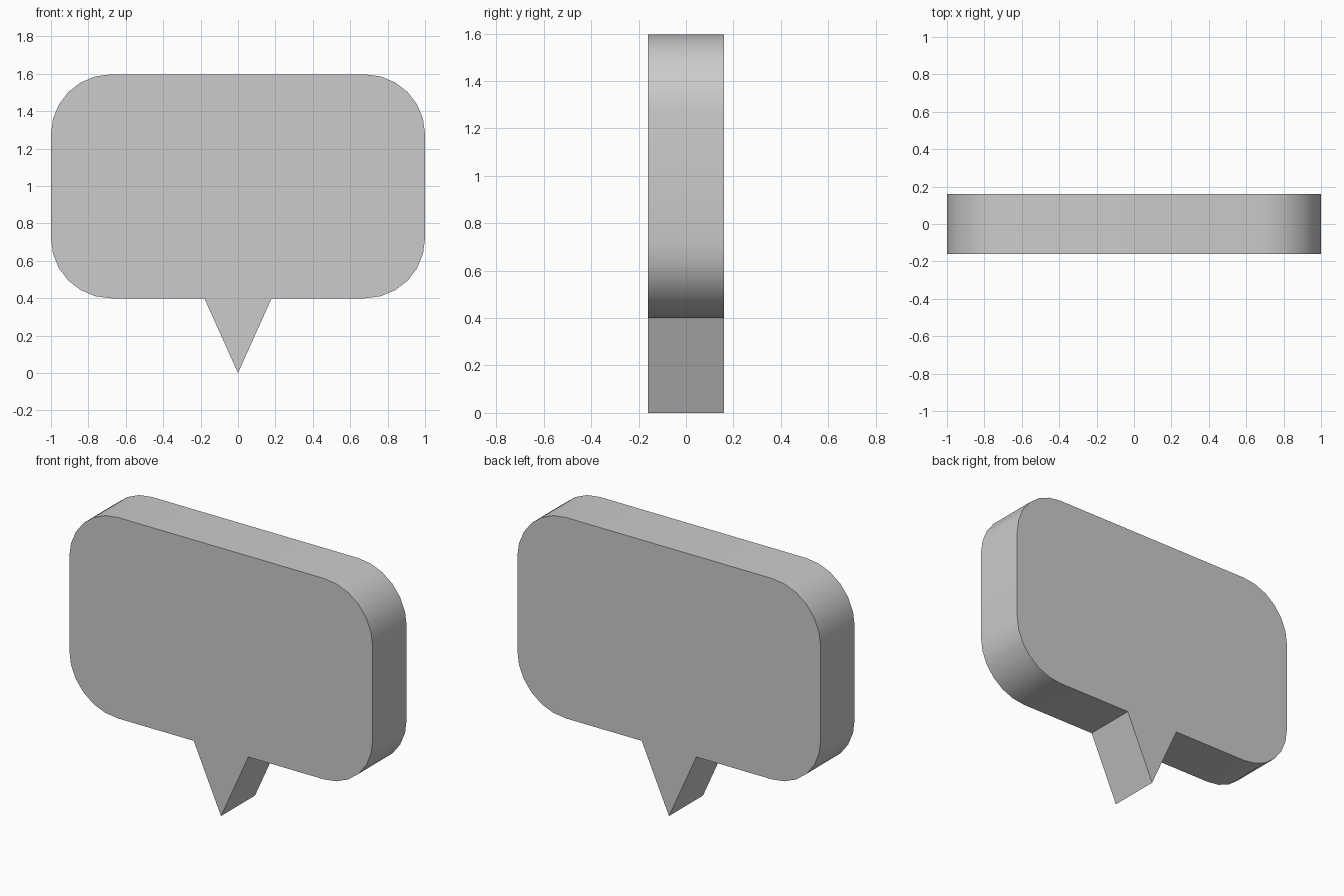
import bpy, bmesh, math

if "Cube" in bpy.data.objects:
    bpy.data.objects.remove(bpy.data.objects["Cube"])

HALF_W, LOW, HIGH, DEPTH = 1.0, 0.40, 1.597, 0.16
RADIUS, STEPS = 0.32, 6
TAIL_HALF = 0.18


def corner(cx, cz, start):
    """Points of one rounded corner, counter-clockwise."""
    return [(cx + RADIUS * math.cos(a), cz + RADIUS * math.sin(a))
            for a in (start + math.pi / 2 * i / STEPS for i in range(STEPS + 1))]


# Outline: tail, then the four rounded corners
ix, lo, hi = HALF_W - RADIUS, LOW + RADIUS, HIGH - RADIUS
outline = [(-TAIL_HALF, LOW), (0, 0), (TAIL_HALF, LOW)]
for k, (cx, cz) in enumerate([(ix, lo), (ix, hi), (-ix, hi), (-ix, lo)]):
    outline += corner(cx, cz, math.pi / 2 * (k - 1))

# Bubble body with tail: front face extruded through the depth
bm = bmesh.new()
front = bm.faces.new([bm.verts.new((x, -DEPTH, z)) for x, z in outline])
ext = bmesh.ops.extrude_face_region(bm, geom=[front], use_keep_orig=True)
moved = [v for v in ext["geom"] if isinstance(v, bmesh.types.BMVert)]
bmesh.ops.translate(bm, verts=moved, vec=(0, 2 * DEPTH, 0))
bmesh.ops.recalc_face_normals(bm, faces=bm.faces)
mesh = bpy.data.meshes.new("speech_bubble")
bm.to_mesh(mesh)
bm.free()
bubble = bpy.data.objects.new("speech_bubble", mesh)
bpy.context.collection.objects.link(bubble)

# Smooth rim, sharp face borders
bpy.context.view_layer.objects.active = bubble
bubble.select_set(True)
bpy.ops.object.shade_smooth_by_angle(angle=math.radians(30))
